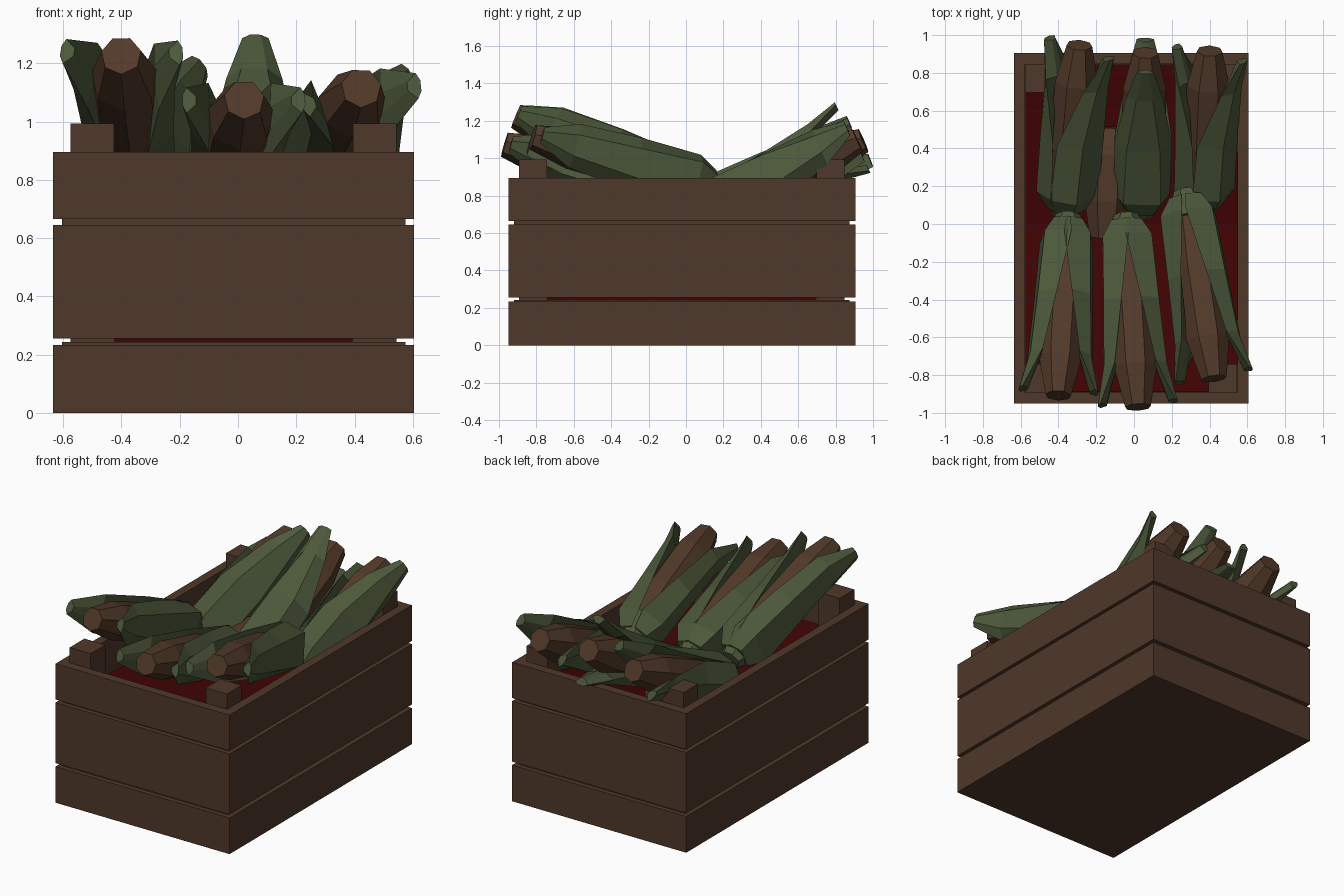
import bpy, bmesh, math
from mathutils import Vector

if "Cube" in bpy.data.objects:
    bpy.data.objects.remove(bpy.data.objects["Cube"])


def material(name, rgb):
    m = bpy.data.materials.new(name)
    m.diffuse_color = (*rgb, 1)
    m.use_nodes = True
    m.node_tree.nodes["Principled BSDF"].inputs["Base Color"].default_value = m.diffuse_color
    return m


WOOD = material("crate_brown", (0.080, 0.040, 0.023))
COB = material("cob_brown", (0.085, 0.042, 0.022))
HUSK = material("husk_green", (0.073, 0.099, 0.043))
FILL = material("dark_red", (0.053, 0.001, 0.001))


def finish(name, bm, mat):
    bmesh.ops.recalc_face_normals(bm, faces=bm.faces)
    me = bpy.data.meshes.new(name)
    bm.to_mesh(me)
    bm.free()
    me.materials.append(mat)
    ob = bpy.data.objects.new(name, me)
    bpy.context.collection.objects.link(ob)
    return ob


def box(name, lo, hi, mat):
    bm = bmesh.new()
    bmesh.ops.create_cube(bm, size=1)
    for v in bm.verts:
        v.co = Vector([(a + b) / 2 + c * (b - a) for a, b, c in zip(lo, hi, v.co)])
    return finish(name, bm, mat)


# Crate: four walls per layer; inner liner behind the slat gaps
X0, X1, Y0, Y1 = -0.635, 0.605, -0.95, 0.905


def walls(name, z0, z1, inset, t):
    x0, x1, y0, y1 = X0 + inset, X1 - inset, Y0 + inset, Y1 - inset
    box(name + "_front", (x0, y0, z0), (x1, y0 + t, z1), WOOD)
    box(name + "_back", (x0, y1 - t, z0), (x1, y1, z1), WOOD)
    box(name + "_left", (x0, y0 + t, z0), (x0 + t, y1 - t, z1), WOOD)
    box(name + "_right", (x1 - t, y0 + t, z0), (x1, y1 - t, z1), WOOD)


walls("lower_slat", 0, 0.233, 0, 0.058)
walls("middle_slat", 0.255, 0.645, 0, 0.058)
walls("upper_slat", 0.665, 0.895, 0, 0.058)
walls("liner", 0.6, 0.7, 0.03, 0.029)
walls("lower_liner", 0.2, 0.243, 0.03, 0.029)
box("floor", (X0 + 0.05, Y0 + 0.05, 0), (X1 - 0.05, Y1 - 0.05, 0.04), WOOD)

# Corner posts
for px in (-0.575, 0.395):
    for py in (-0.892, 0.697):
        box("corner_post", (px, py, 0.02), (px + 0.15, py + 0.15, 0.993), WOOD)

# Red filling, sagging in the middle
bm = bmesh.new()
prof = [(-0.89, 0.2), (0.845, 0.2), (0.845, 0.74), (0, 0.64), (-0.89, 0.70)]
a = [bm.verts.new((-0.574, y, z)) for y, z in prof]
b = [bm.verts.new((0.544, y, z)) for y, z in prof]
bm.faces.new(a)
bm.faces.new(b)
for i in range(5):
    j = (i + 1) % 5
    bm.faces.new((a[i], a[j], b[j], b[i]))
finish("filling", bm, FILL)


# Ears of corn: lathed cob, stalk stub and flared husk leaves (angle from up)
def ear(name, base, tip, leaf_angles, mid_width=70, end_width=48):
    base, tip = Vector(base), Vector(tip)
    axis = tip - base
    d = axis.normalized()
    side = (Vector((1, 0, 0)) - d * d.x).normalized()
    up = side.cross(d)
    if up.z < 0:
        up = -up

    def point(t, r, ang):
        return base + axis * t + (up * math.cos(ang) + side * math.sin(ang)) * r

    def loft(part, loops, mat, bm):
        n = len(loops[0])
        for p, q in zip(loops, loops[1:]):
            for k in range(n):
                bm.faces.new((p[k], p[(k + 1) % n], q[(k + 1) % n], q[k]))
        bm.faces.new(loops[0])
        bm.faces.new(loops[-1])
        finish(name + part, bm, mat)

    def lathe(part, rings, n, mat):
        bm = bmesh.new()
        loft(part, [[bm.verts.new(point(t, r, math.tau * (k + 0.5) / n)) for k in range(n)]
                    for t, r in rings], mat, bm)

    lathe("_cob", [(0.08, 0.09), (0.4, 0.122), (0.8, 0.117), (1.02, 0.07)], 7, COB)
    if not leaf_angles:
        return
    lathe("_stalk", [(-0.04, 0.065), (0.02, 0.09), (0.12, 0.13)], 7, HUSK)

    # leaf rings: position, outer radius, inner radius, half width in degrees
    rings = [(0.0, 0.10, 0.05, 90), (0.1, 0.165, 0.08, 92),
             (0.45, 0.168, 0.10, mid_width), (0.8, 0.178, 0.11, end_width),
             (1.0, 0.212, 0.165, 13)]
    for ang in leaf_angles:
        bm = bmesh.new()
        rows = []
        for t, r, ri, w in rings:
            edge = 0.2 * ri + 0.8 * r
            cross = [(edge, -1), (r, -0.4), (r, 0.4), (edge, 1), (ri, 0.4), (ri, -0.4)]
            rows.append([bm.verts.new(point(t, q, math.radians(ang + w * k)))
                         for q, k in cross])
        loft("_husk", rows, HUSK, bm)


ear("front_left_ear", (-0.35, 0.01, 0.85), (-0.40, -0.89, 1.22), (-82, 86))
ear("front_middle_ear", (-0.04, 0.01, 0.79), (0.02, -0.95, 1.07), (-90, 88))
ear("front_right_ear", (0.28, 0.14, 0.85), (0.42, -0.80, 1.11), (-108, 84))
ear("back_left_ear", (-0.36, 0.08, 0.72), (-0.29, 0.93, 1.09), (54, -126), 85, 42)
ear("back_middle_ear", (0.04, 0.08, 0.70), (0.06, 0.89, 1.11), (0, 180), 80, 36)
ear("back_right_ear", (0.37, 0.10, 0.72), (0.40, 0.90, 1.09), (66, -114), 85, 42)

# Bare cob lying underneath
ear("loose_cob", (-0.15, -0.12, 0.67), (-0.13, 0.50, 0.72), ())
